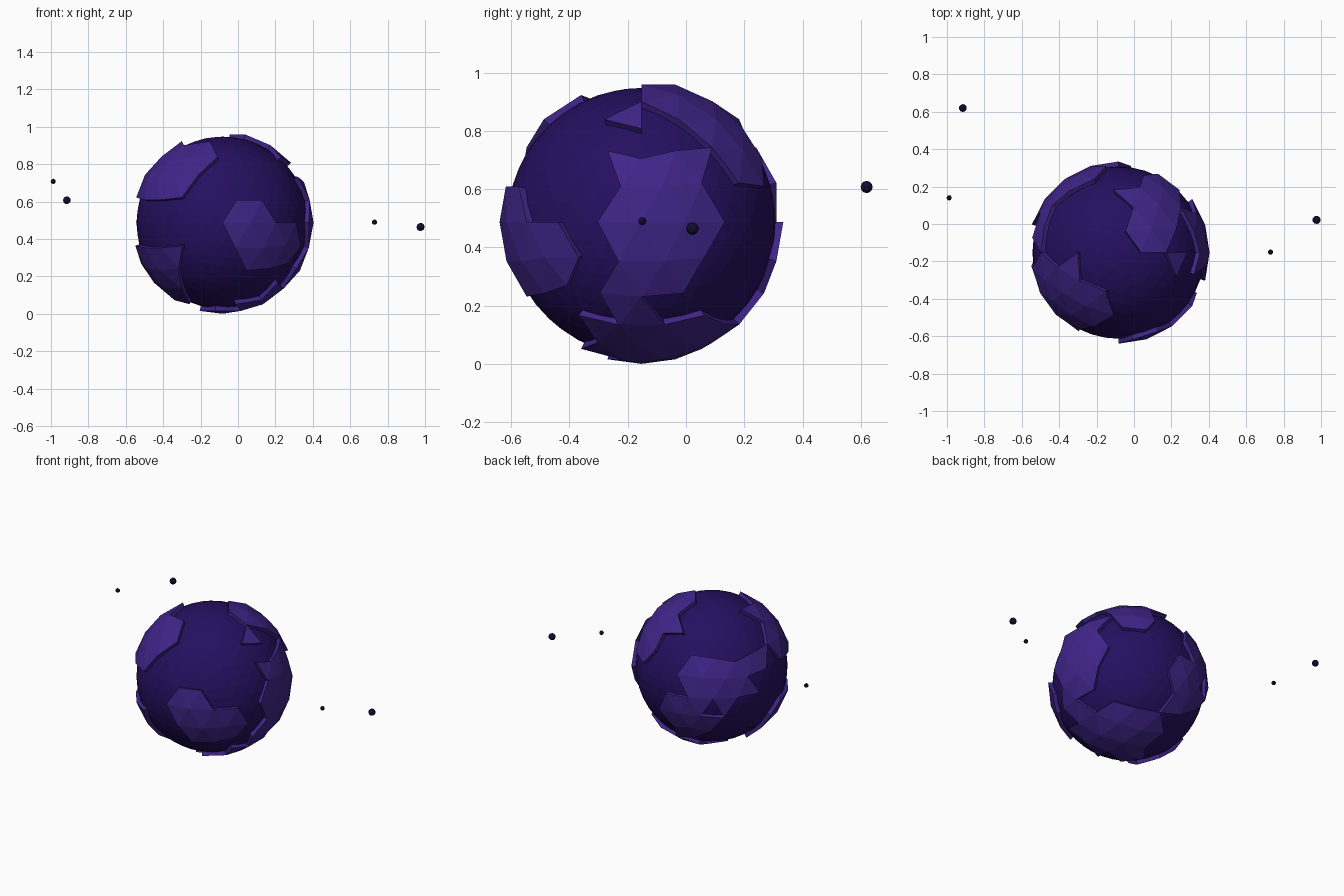
import bpy, bmesh
from mathutils import Vector

if "Cube" in bpy.data.objects:
    bpy.data.objects.remove(bpy.data.objects["Cube"])

CENTRE = Vector((-0.083, -0.153, 0.487))
R_OUT, R_CORE = 0.487, 0.46


def material(name, rgb):
    m = bpy.data.materials.new(name)
    m.diffuse_color = (*rgb, 1)
    m.use_nodes = True
    m.node_tree.nodes["Principled BSDF"].inputs["Base Color"].default_value = m.diffuse_color
    return m


CORE = material("deep_violet", (0.018, 0.005, 0.117))
LAND = material("violet", (0.051, 0.018, 0.25))
MOON = material("night_blue", (0.006, 0.004, 0.03))


def finish(bm, name, loc, mat):
    me = bpy.data.meshes.new(name)
    bm.to_mesh(me)
    bm.free()
    me.materials.append(mat)
    ob = bpy.data.objects.new(name, me)
    ob.location = loc
    bpy.context.collection.objects.link(ob)
    return ob


def ball(name, loc, r, sub, mat):
    bm = bmesh.new()
    bmesh.ops.create_icosphere(bm, subdivisions=sub, radius=r)
    finish(bm, name, loc, mat)


def inside(u, v, poly):
    hit = False
    for (x1, y1), (x2, y2) in zip(poly, poly[1:] + poly[:1]):
        if (y1 > v) != (y2 > v) and u < x1 + (v - y1) * (x2 - x1) / (y2 - y1):
            hit = not hit
    return hit


used = set()


def landmass(name, axes, depth_axis, sign, min_depth, outline):
    """Keep the sphere facets inside an outline seen along one axis, then add walls."""
    bm = bmesh.new()
    bmesh.ops.create_icosphere(bm, subdivisions=3, radius=R_OUT)
    drop = []
    for f in bm.faces:
        n = f.calc_center_median().normalized()
        keep = (sign * n[depth_axis] > min_depth and f.index not in used
                and inside(n[axes[0]], n[axes[1]], outline))
        key = tuple(round(c, 3) for c in n)
        if keep and key not in used:
            used.add(key)
        else:
            drop.append(f)
    bmesh.ops.delete(bm, geom=drop, context='FACES')
    rim = [e for e in bm.edges if e.is_boundary]
    ext = bmesh.ops.extrude_edge_only(bm, edges=rim)
    for v in ext["geom"]:
        if isinstance(v, bmesh.types.BMVert):
            v.co *= 0.92
    bmesh.ops.recalc_face_normals(bm, faces=bm.faces)
    # make sure the shell faces outward
    top = max(bm.faces, key=lambda f: f.calc_center_median().length)
    if top.normal.dot(top.calc_center_median()) < 0:
        bmesh.ops.reverse_faces(bm, faces=bm.faces)
    finish(bm, name, CENTRE, LAND)


# Planet core
ball("planet_core", CENTRE, R_CORE, 4, CORE)

# Raised landmasses, outlines in unit-sphere coordinates
X, Y, Z = 0, 1, 2
landmass("front_landmass", (X, Z), Y, -1, 0.1, [
    (0, 0), (.144, .26), (.449, .26), (.58, 0), (.82, 0), (.8, -.28),
    (.72, -.46), (.5, -.5), (.27, -.6), (.16, -.28)])
landmass("upper_left_landmass", (X, Y), Z, 1, 0.25, [
    (-.79, 0), (-.5, 0), (-.37, -.2), (.04, -.69), (-.19, -.74),
    (-.26, -.87), (-.42, -.95), (-.75, -.75), (-.95, -.4), (-.96, -.1)])
landmass("lower_left_landmass", (X, Z), Y, -1, 0.05, [
    (-1, -.25), (-.41, -.25), (-.545, -.46), (-.4, -.55), (-.42, -.88),
    (-.5, -1), (-1, -.8)])
landmass("top_landmass", (X, Y), Z, 1, 0.2, [
    (.05, .69), (.42, .9), (.7, .68), (.62, .4), (.62, .23), (.67, -.14),
    (.44, .05), (.19, -.13), (.18, .14)])
landmass("right_landmass", (Y, Z), X, 1, 0.2, [
    (-.28, .51), (0, .52), (.53, .46), (.45, .25), (.585, .02), (.47, -.18),
    (.27, -.48), (0, -.43), (-.15, -.28), (-.17, -.12), (-.3, .02), (-.14, .27)])
landmass("bottom_landmass", (X, Y), Z, -1, 0.3, [
    (.9, -.17), (.9, 0), (.75, .02), (.55, .48), (.18, .7), (-.12, .5),
    (-.05, .3), (-.2, 0), (-.17, -.2), (0, -.12), (.36, -.45), (.7, -.25)])
landmass("back_left_landmass", (X, Z), Y, 1, 0.1, [
    (-.25, .52), (-.9, .52), (-.91, .21), (-.98, .03), (-.79, -.16),
    (-.38, -.14), (-.2, .2)])
landmass("back_landmass", (X, Z), Y, 1, 0.1, [
    (.12, -.23), (0, .03), (-.3, .03), (-.45, -.06), (-.6, -.25),
    (-.62, -.5), (-.3, -.6), (-.07, -.7), (.12, -.5)])

# Small moons
for i, (x, y, z, r) in enumerate([
        (.73, -.15, .49, .014), (.976, .022, .464, .022),
        (-.988, .14, .708, .014), (-.915, .62, .607, .021)]):
    ball(f"moon_{i + 1}", (x, y, z), r, 2, MOON)
